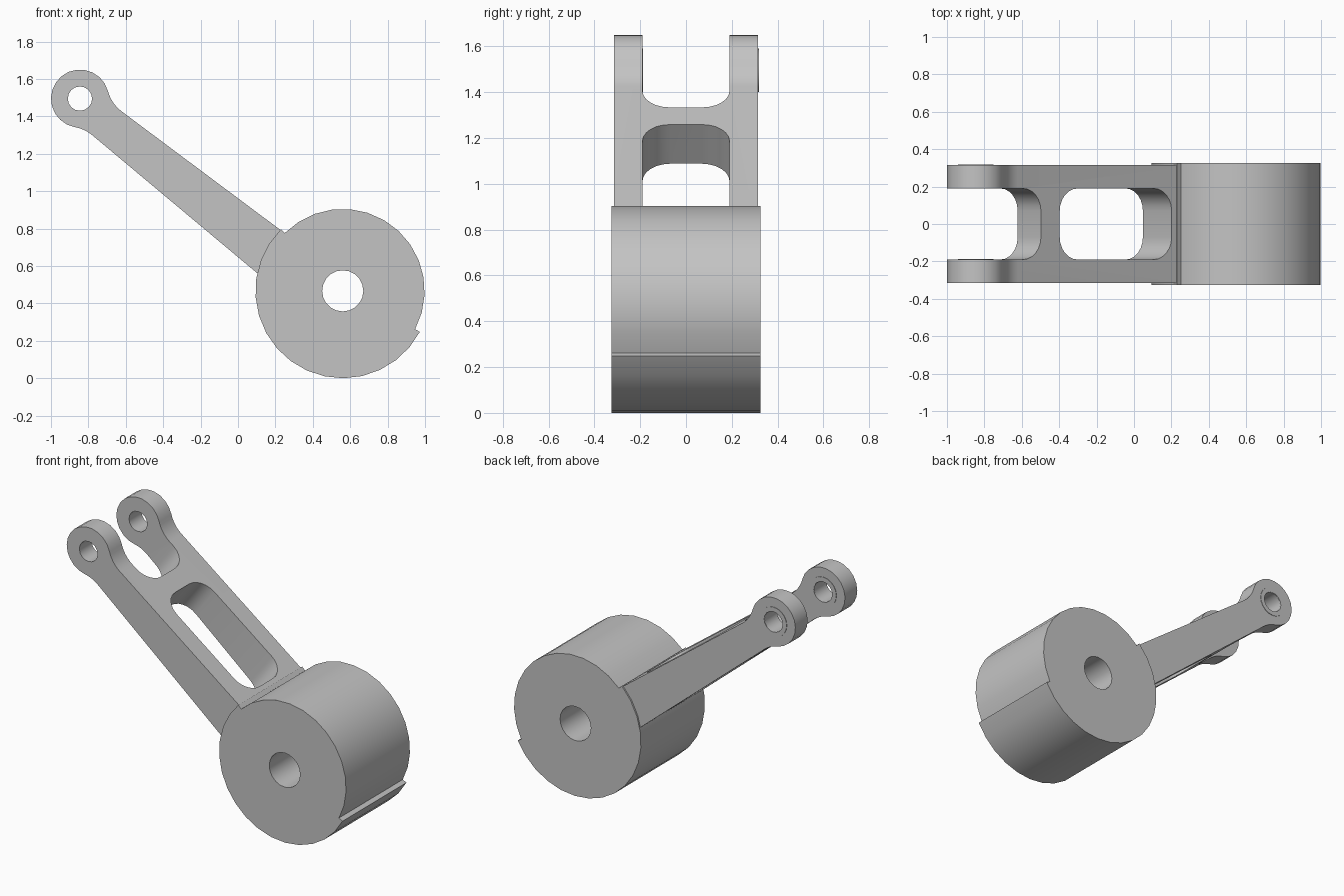
import bpy, bmesh
from math import radians, cos, sin, acos, atan2, degrees
from mathutils import Vector

cube = bpy.data.objects.get("Cube")
if cube:
    bpy.data.objects.remove(cube, do_unlink=True)

grey = bpy.data.materials.new("plain grey")
grey.use_nodes = True
tone = (0.55, 0.55, 0.55, 1)
grey.diffuse_color = tone
grey.node_tree.nodes["Principled BSDF"].inputs["Base Color"].default_value = tone

EYE, EYE_R = Vector((-0.845, 1.495)), 0.155
HUB = Vector((0.56, 0.467))


def arc(c, r, a, b, n):
    """Points along an arc from angle a to b, in degrees."""
    return [Vector((c[0] + r * cos(t), c[1] + r * sin(t)))
            for t in (radians(a + (b - a) * i / n) for i in range(n + 1))]


def prism(name, points, sweep):
    bm = bmesh.new()
    face = bm.faces.new([bm.verts.new(p) for p in points])
    new = bmesh.ops.extrude_face_region(bm, geom=[face])["geom"]
    bmesh.ops.translate(bm, vec=sweep, verts=[v for v in new if isinstance(v, bmesh.types.BMVert)])
    bmesh.ops.recalc_face_normals(bm, faces=bm.faces[:])
    mesh = bpy.data.meshes.new(name)
    bm.to_mesh(mesh)
    bm.free()
    mesh.materials.append(grey)
    obj = bpy.data.objects.new(name, mesh)
    bpy.context.collection.objects.link(obj)
    return obj


def side_prism(name, outline, y0, y1):
    return prism(name, [(p[0], y0, p[1]) for p in outline], (0, y1 - y0, 0))


def activate(obj):
    bpy.ops.object.select_all(action="DESELECT")
    obj.select_set(True)
    bpy.context.view_layer.objects.active = obj


def cut(obj, cutter):
    activate(obj)
    mod = obj.modifiers.new("cut", "BOOLEAN")
    mod.operation, mod.solver, mod.object = "DIFFERENCE", "EXACT", cutter
    bpy.ops.object.modifier_apply(modifier=mod.name)
    bpy.data.objects.remove(cutter, do_unlink=True)


def bore(obj, centre, r, segments):
    ring = arc(centre, r, 0, 360, segments)[:-1]
    cut(obj, side_prism("bore_cutter", ring, -1, 1))


def fillet(point, direction, side, r):
    """Concave blend between the eye and an arm edge, from eye to edge."""
    u = Vector(direction).normalized()
    n = Vector((-u.y, u.x)) * side
    h = (Vector(point) - EYE).dot(n) + r
    along = ((EYE_R + r) ** 2 - h * h) ** 0.5
    c = EYE + u * along + n * h
    start = degrees(atan2(EYE.y - c.y, EYE.x - c.x))
    turn = degrees(acos((EYE - c).normalized().dot(-n)))
    return arc(c, r, start, start + side * turn, 6)


# Drum: two radii meeting in a small step at each end
drum_outline = (arc(HUB, 0.438, -28, 135, 13) + arc(HUB, 0.467, 135, 332, 16))
drum = side_prism("drum", drum_outline, -0.325, 0.325)
bore(drum, HUB, 0.11, 20)

# Arm: tapered beam blended into a round eye, its root buried in the drum
top = fillet((-0.6, 1.41), (0.85, -0.635), 1, 0.2)
low = fillet((-0.78, 1.3), (0.89, -0.745), -1, 0.2)
a = degrees(atan2(*reversed(top[0] - EYE)))
b = degrees(atan2(*reversed(low[0] - EYE))) % 360
eye_arc = arc(EYE, EYE_R, a, b, 15)
outline = top[::-1] + eye_arc[1:-1] + low + [Vector((0.2, 0.48)), Vector((0.3, 0.738))]
arm = side_prism("forked_arm", outline, -0.315, 0.315)

# Fork slot and lightening window, cut square to the arm's upper face
tilt = radians(-37)
along = Vector((cos(tilt), 0, sin(tilt)))
normal = Vector((-sin(tilt), 0, cos(tilt)))
base = Vector((-0.4, 0, 1.255))
half, r = 0.19, 0.12
for u0, u1 in ((-1.2, -0.125), (0, 0.747)):
    ring = []
    for i, (u, y) in enumerate(((u1 - r, half - r), (u0 + r, half - r),
                                (u0 + r, r - half), (u1 - r, r - half))):
        ring += arc((u, y), r, i * 90, i * 90 + 90, 6)
    cut(arm, prism("slot_cutter", [base + along * p.x + Vector((0, p.y, 0)) - normal * 0.6
                                   for p in ring], normal * 1.2))
bore(arm, EYE, 0.065, 16)

# Thin raised rings on the back face of each eye
parts = [drum, arm]
for name, y in (("left_eye_ring", 0.315), ("right_eye_ring", -0.19)):
    ring = side_prism(name, arc(EYE, 0.095, 0, 360, 20)[:-1], y - 0.002, y + 0.003)
    bore(ring, EYE, 0.066, 16)
    parts.append(ring)

for part in parts:
    activate(part)
    bpy.ops.object.shade_smooth_by_angle(angle=radians(30))
